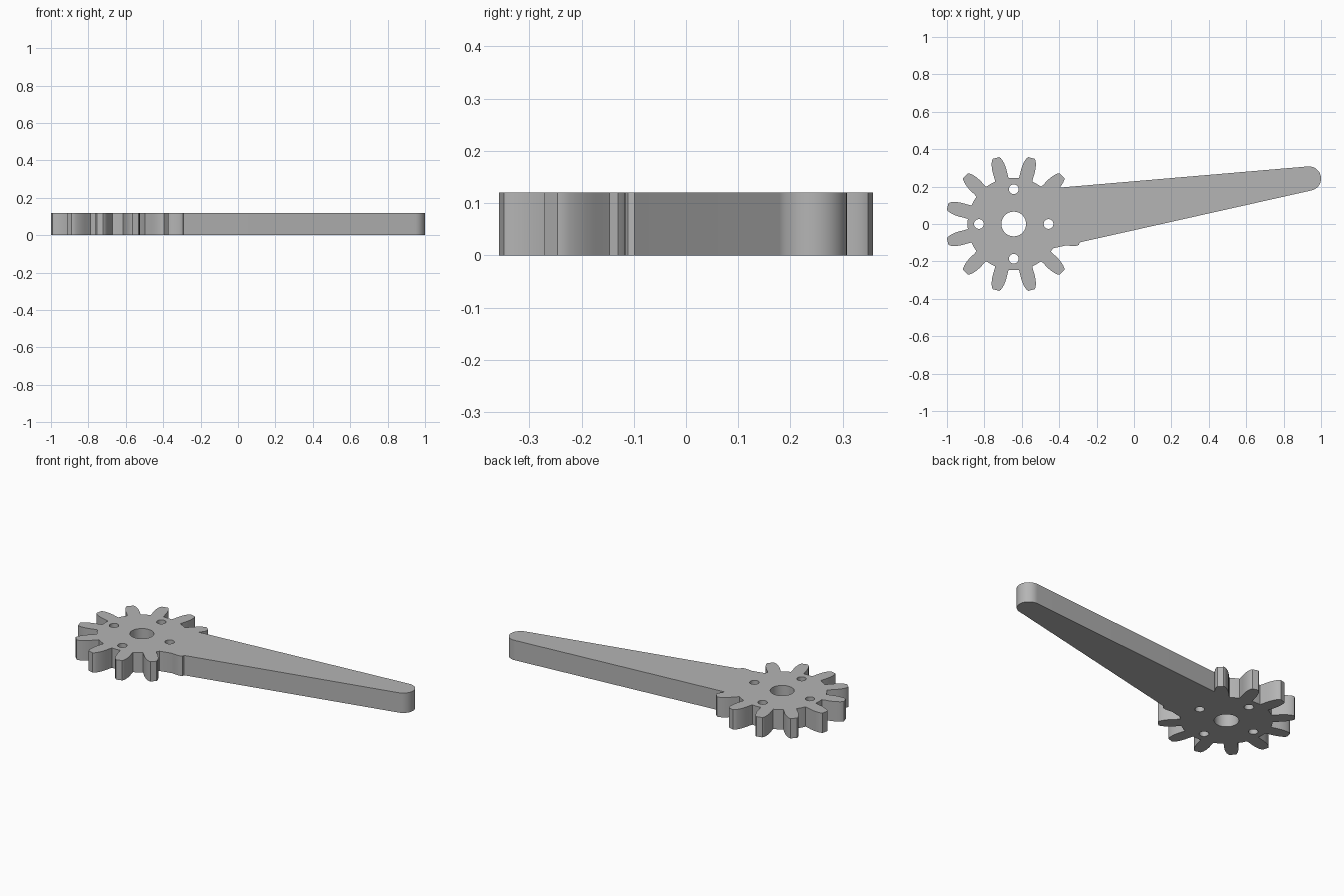
import bpy
from math import sin, cos, radians, tau, asin, atan2, hypot, pi

cube = bpy.data.objects.get("Cube")
if cube:
    bpy.data.objects.remove(cube, do_unlink=True)

HEIGHT = 0.12
HUB = (-0.643, 0.0)
TIP = (0.935, 0.243)
HUB_R, TIP_R = 0.173, 0.065

grey = bpy.data.materials.new("plain grey")
grey.use_nodes = True
colour = (0.46, 0.46, 0.46, 1)
grey.diffuse_color = colour
grey.node_tree.nodes["Principled BSDF"].inputs["Base Color"].default_value = colour


def polar(centre, r, a):
    return (centre[0] + r * cos(a), centre[1] + r * sin(a))


def prism(name, outline, low, high):
    """Upright solid from a counter-clockwise outline."""
    n = len(outline)
    verts = [(x, y, z) for z in (low, high) for x, y in outline]
    faces = [tuple(reversed(range(n))), tuple(range(n, 2 * n))]
    faces += [(i, (i + 1) % n, (i + 1) % n + n, i + n) for i in range(n)]
    mesh = bpy.data.meshes.new(name)
    mesh.from_pydata(verts, [], faces)
    mesh.materials.append(grey)
    obj = bpy.data.objects.new(name, mesh)
    bpy.context.scene.collection.objects.link(obj)
    return obj


def circle(centre, r, n):
    return [polar(centre, r, tau * i / n) for i in range(n)]


def combine(target, other, operation):
    """Apply a boolean and discard the helper."""
    mod = target.modifiers.new("combine", 'BOOLEAN')
    mod.object, mod.operation, mod.solver = other, operation, 'EXACT'
    bpy.context.view_layer.objects.active = target
    bpy.ops.object.modifier_apply(modifier=mod.name)
    bpy.data.objects.remove(other, do_unlink=True)


# Gear outline: radius and half angle along one tooth flank
flank = [(0.247, 8.6), (0.27, 7.8), (0.29, 7.4), (0.31, 6.8),
         (0.33, 5.9), (0.348, 4.8), (0.36, 3.7), (0.366, 2.7)]
gear_outline = []
for k in range(12):
    mid = 15 + 30 * k
    gear_outline += [polar(HUB, r, radians(mid - a)) for r, a in flank]
    gear_outline += [polar(HUB, r, radians(mid + a)) for r, a in reversed(flank)]
    gear_outline.append(polar(HUB, 0.247, radians(mid + 15)))
lever = prism("gear_lever", gear_outline, -0.1, 0.3)

# Tapered arm: tangent hull around the hub circle and the rounded tip
dx, dy = TIP[0] - HUB[0], TIP[1] - HUB[1]
heading = atan2(dy, dx)
half = pi / 2 - asin((HUB_R - TIP_R) / hypot(dx, dy))
steps = 24
arm_outline = [polar(TIP, TIP_R, heading - half + 2 * half * i / steps)
               for i in range(steps + 1)]
arm_outline += [polar(HUB, HUB_R, heading + half + (tau - 2 * half) * i / steps)
                for i in range(steps + 1)]
combine(lever, prism("arm", arm_outline, -0.2, 0.4), 'UNION')

# Trim to a flat plate
slab = prism("slab", [(-2, -1), (2, -1), (2, 1), (-2, 1)], 0, HEIGHT)
combine(lever, slab, 'INTERSECT')

# Shaft hole and four bolt holes
combine(lever, prism("shaft_hole", circle(HUB, 0.066, 48), -0.5, 0.5), 'DIFFERENCE')
for k in range(4):
    centre = polar(HUB, 0.186, k * pi / 2)
    combine(lever, prism("bolt_hole", circle(centre, 0.026, 24), -0.5, 0.5), 'DIFFERENCE')

# Smooth curved walls, crisp rims
bpy.ops.object.select_all(action='DESELECT')
lever.select_set(True)
bpy.context.view_layer.objects.active = lever
bpy.ops.object.shade_smooth_by_angle(angle=radians(30))
